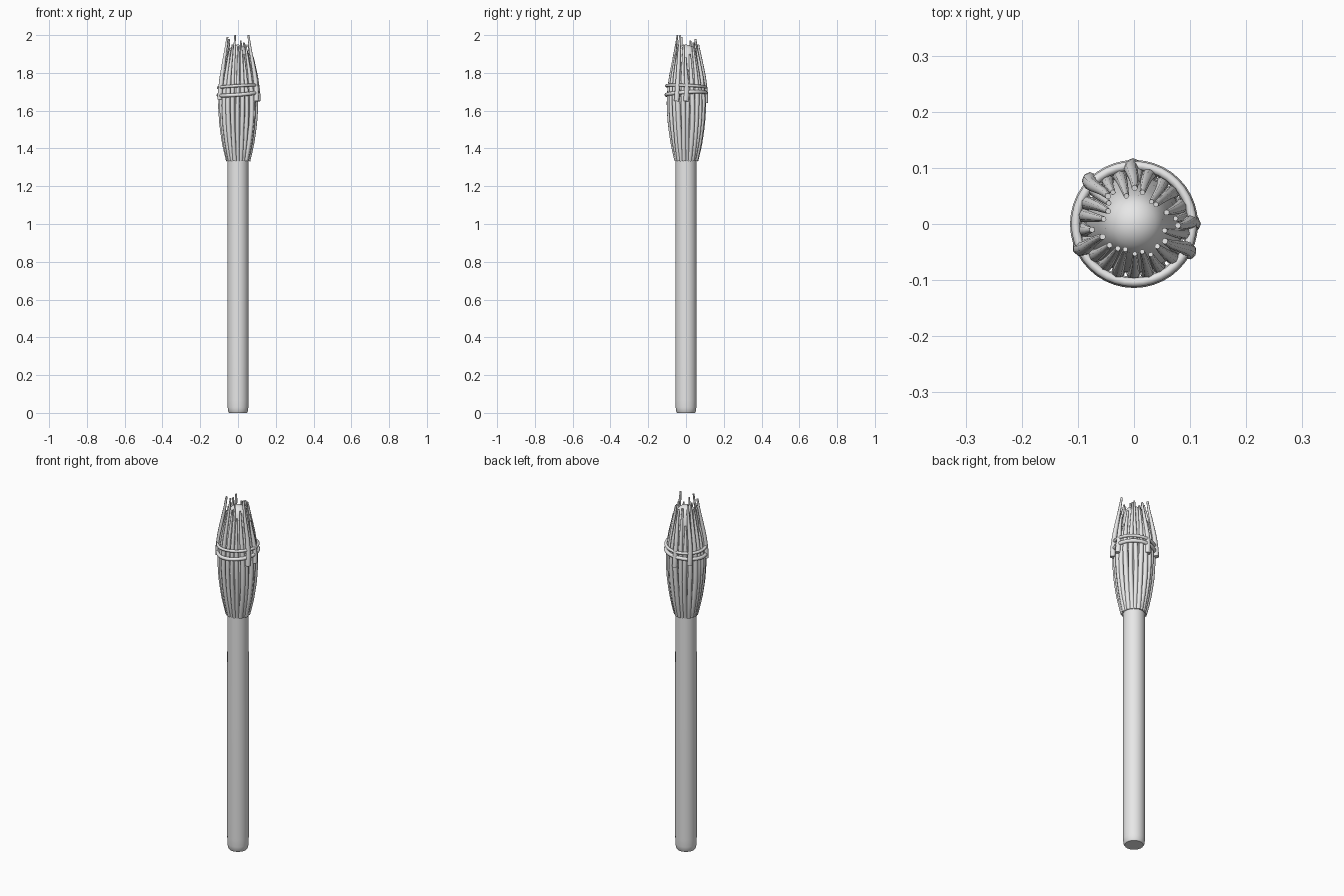
import bpy, bmesh, math, random
from mathutils import Matrix

random.seed(4)
if "Cube" in bpy.data.objects:
    bpy.data.objects.remove(bpy.data.objects["Cube"])

grey = bpy.data.materials.new("plain_grey")
grey.use_nodes = True
grey.diffuse_color = (0.8, 0.8, 0.8, 1)
grey.node_tree.nodes["Principled BSDF"].inputs["Base Color"].default_value = (0.8, 0.8, 0.8, 1)

# Bulging outline of the head: (height, radius)
OUTLINE = [(1.335, 0.052), (1.42, 0.072), (1.52, 0.087), (1.62, 0.094), (1.7, 0.092),
           (1.78, 0.084), (1.86, 0.070), (1.93, 0.057), (2.0, 0.047)]


def head_radius(z):
    for (z0, r0), (z1, r1) in zip(OUTLINE, OUTLINE[1:]):
        if z <= z1:
            return r0 + (r1 - r0) * (z - z0) / (z1 - z0)
    return OUTLINE[-1][1]


def lathe(name, profile, sides=32):
    bm = bmesh.new()
    verts = [bm.verts.new((r, 0, z)) for r, z in profile]
    edges = [bm.edges.new(pair) for pair in zip(verts, verts[1:])]
    bmesh.ops.spin(bm, geom=verts + edges, axis=(0, 0, 1), cent=(0, 0, 0),
                   angle=math.tau, steps=sides)
    bmesh.ops.remove_doubles(bm, verts=bm.verts, dist=0.0003)
    bmesh.ops.recalc_face_normals(bm, faces=bm.faces)
    mesh = bpy.data.meshes.new(name)
    bm.to_mesh(mesh)
    bm.free()
    return finish(name, mesh)


def finish(name, mesh):
    obj = bpy.data.objects.new(name, mesh)
    bpy.context.collection.objects.link(obj)
    mesh.materials.append(grey)
    bpy.ops.object.select_all(action='DESELECT')
    obj.select_set(True)
    bpy.context.view_layer.objects.active = obj
    bpy.ops.object.shade_smooth_by_angle(angle=math.radians(50))
    return obj


def tube(name, path, radii, sides=8, closed=False):
    """Sweep a round section along a path of points."""
    bm = bmesh.new()
    n = len(path)
    rings = []
    for i, p in enumerate(path):
        a = path[(i - 1) % n] if closed else path[max(i - 1, 0)]
        b = path[(i + 1) % n] if closed else path[min(i + 1, n - 1)]
        t = Matrix.Identity(3).col[0].copy()
        t[:] = [q - s for q, s in zip(b, a)]
        t.normalize()
        out = t.copy()
        out[:] = (p[0], p[1], 0)
        u = (out - t * out.dot(t)).normalized()
        v = t.cross(u)
        ring = []
        for k in range(sides):
            w = math.tau * k / sides
            d = (u * math.cos(w) + v * math.sin(w)) * radii[i]
            ring.append(bm.verts.new([c + e for c, e in zip(p, d)]))
        rings.append(ring)
    pairs = list(zip(rings, rings[1:] + rings[:1])) if closed else list(zip(rings, rings[1:]))
    for r0, r1 in pairs:
        for k in range(sides):
            m = (k + 1) % sides
            bm.faces.new((r0[k], r0[m], r1[m], r1[k]))
    if not closed:
        bm.faces.new(rings[0][::-1])
        bm.faces.new(rings[-1])
    bmesh.ops.recalc_face_normals(bm, faces=bm.faces)
    mesh = bpy.data.meshes.new(name)
    bm.to_mesh(mesh)
    bm.free()
    return finish(name, mesh)


def strand(name, degrees, start, tip, offset, thick, twist=2):
    """One reed following the bulge of the head, tapering to its tip."""
    path, radii = [], []
    steps = 12
    for i in range(steps + 1):
        f = i / steps
        z = start + (tip - start) * f
        a = math.radians(degrees + twist * math.sin(f * 5))
        r = head_radius(z) + offset
        path.append((r * math.cos(a), r * math.sin(a), z))
        radii.append(thick * (1 - 0.62 * max(0, (z - 1.68) / (tip - 1.68)) ** 1.2))
    return tube(name, path, radii)


# Handle with a softened foot
lathe("handle", [(0, 0), (0.047, 0), (0.052, 0.008), (0.055, 0.03), (0.0555, 0.07),
                 (0.056, 0.7), (0.055, 1.36), (0, 1.36)])

# Solid core with a domed top
core = [(0, 1.335)] + [(r - 0.006, z) for z, r in OUTLINE[:-2]]
core += [(0.052, 1.915), (0.038, 1.935), (0.02, 1.946), (0, 1.95)]
lathe("head_core", core)

# Reeds wrapped around the core
TIPS = [1.82, 1.9, 1.95, 1.96, 1.93, 1.84, 1.95, 1.86, 1.93, 1.97, 1.94,
        1.82, 1.86, 1.92, 1.95, 2.0, 1.94, 1.97, 1.9, 1.94, 1.85, 1.95]
for i, tip in enumerate(TIPS):
    angle = 360 * (i + 0.4) / len(TIPS) + random.uniform(-2, 2)
    strand(f"reed_{i + 1}", angle, 1.335, tip, random.uniform(-0.003, 0.002),
           random.uniform(0.011, 0.0135), random.uniform(-3, 3))

# Loose outer reeds that stand over the binding
for i, (angle, start, tip, offset) in enumerate(
        [(135, 1.66, 1.98, 0.018), (-27, 1.65, 2.0, 0.016), (0, 1.65, 1.88, 0.012),
         (204, 1.66, 1.99, 0.012), (91, 1.64, 1.95, 0.010)]):
    strand(f"loose_reed_{i + 1}", angle, start, tip, offset, 0.014)

# Two slightly tilted binding loops
for name, height, tilt_x, tilt_y in [("binding_lower", 1.69, 0.006, 0.008),
                                     ("binding_upper", 1.728, -0.004, 0.006)]:
    path = []
    for k in range(40):
        a = math.tau * k / 40
        x, y = math.cos(a), math.sin(a)
        path.append((0.104 * x, 0.104 * y, height + tilt_x * y + tilt_y * x))
    tube(name, path, [0.010 if name == "binding_lower" else 0.008] * 40, closed=True)
